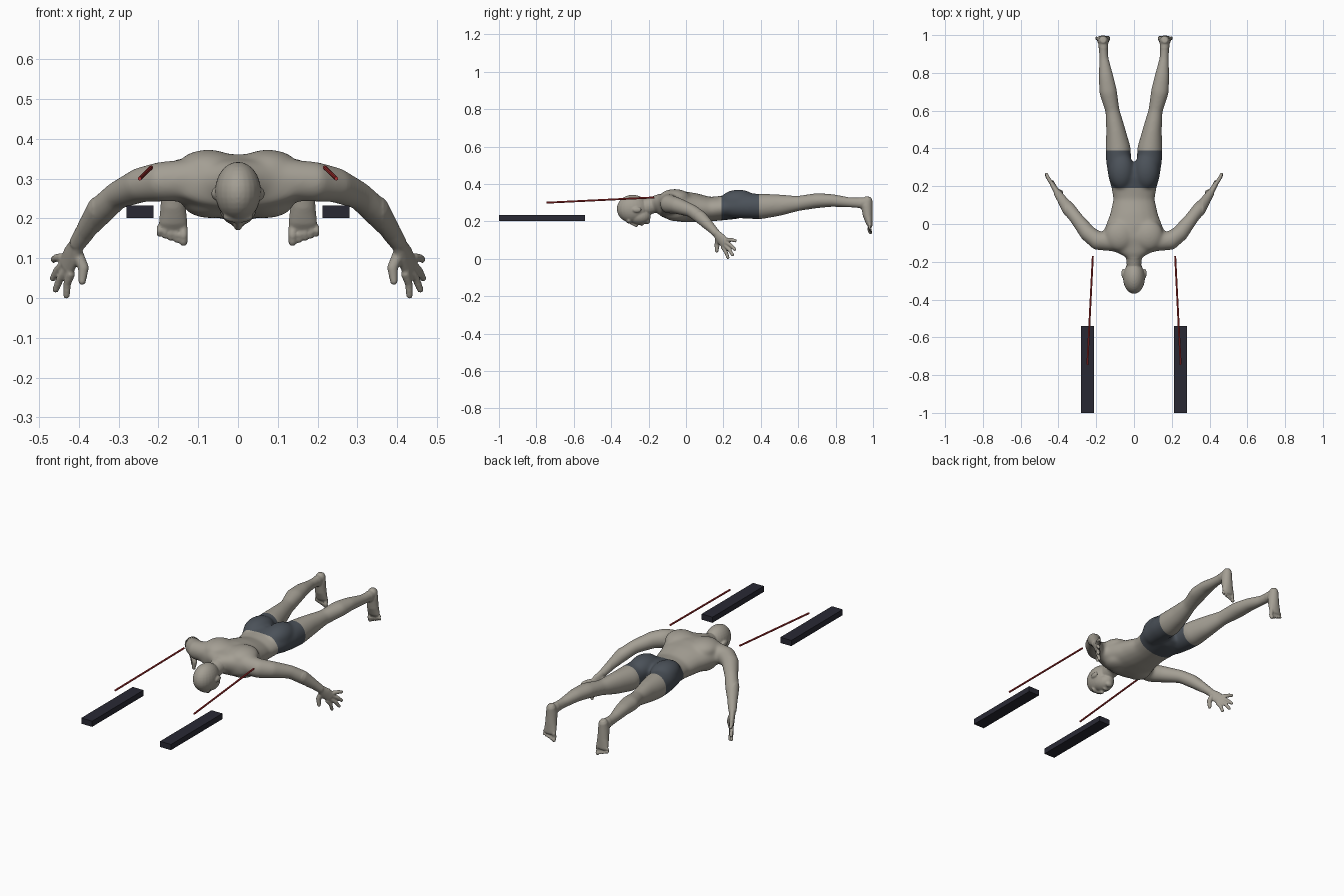
import bpy, bmesh, math
from mathutils import Vector, Matrix

cube = bpy.data.objects.get("Cube")
if cube:
    bpy.data.objects.remove(cube, do_unlink=True)


def material(name, rgb):
    m = bpy.data.materials.new(name)
    m.use_nodes = True
    m.diffuse_color = (*rgb, 1)
    m.node_tree.nodes["Principled BSDF"].inputs["Base Color"].default_value = (*rgb, 1)
    return m


skin = material("skin", (0.37, 0.345, 0.295))
cloth = material("shorts_grey", (0.07, 0.083, 0.1))
dark = material("dark_bar", (0.022, 0.022, 0.034))
red = material("red_rod", (0.48, 0.035, 0.035))

X, Z = Vector((1, 0, 0)), Vector((0, 0, 1))
SIDES = 20


def loft(bm, stations, ref=X, sign=1):
    """Elliptic tube through (x, y, z, radius along ref, other radius), with domed ends."""
    pts = [(Vector(s[:3]), s[3], s[-1]) for s in stations]
    for i, j in ((0, 1), (-1, -2)):
        p, a, b = pts[i]
        out = (p - pts[j][0]).normalized()
        tip = (p + out * min(a, b) * 0.6, a * 0.6, b * 0.6)
        pts.insert(0 if i == 0 else len(pts), tip)
    rings = []
    for i, (p, a, b) in enumerate(pts):
        t = (pts[min(i + 1, len(pts) - 1)][0] - pts[max(i - 1, 0)][0]).normalized()
        u = (ref - t * ref.dot(t)).normalized()
        v = t.cross(u)
        ring = []
        for k in range(SIDES):
            w = math.tau * k / SIDES
            q = p + u * a * math.cos(w) + v * b * math.sin(w)
            ring.append(bm.verts.new((q.x * sign, q.y, q.z)))
        rings.append(ring)
    faces = [bm.faces.new(rings[0]), bm.faces.new(rings[-1])]
    for r, s in zip(rings, rings[1:]):
        for k in range(SIDES):
            n = (k + 1) % SIDES
            faces.append(bm.faces.new((r[k], r[n], s[n], s[k])))
    bmesh.ops.recalc_face_normals(bm, faces=faces)


def ball(bm, centre, radii):
    m = Matrix.Translation(centre) @ Matrix.Diagonal((*radii, 1))
    bmesh.ops.create_uvsphere(bm, u_segments=24, v_segments=16, radius=1, matrix=m)


def pair(bm, centre, radii):
    x, y, z = centre
    for s in (1, -1):
        ball(bm, (s * x, y, z), radii)


body = bmesh.new()

# Neck and torso: y, half width, top, bottom
torso = [(-0.22, 0.038, 0.32, 0.23), (-0.175, 0.043, 0.333, 0.243),
         (-0.152, 0.09, 0.345, 0.245), (-0.13, 0.165, 0.351, 0.228),
         (-0.08, 0.182, 0.362, 0.207), (-0.02, 0.155, 0.362, 0.196),
         (0.05, 0.128, 0.351, 0.194), (0.13, 0.11, 0.331, 0.199),
         (0.19, 0.12, 0.337, 0.205), (0.25, 0.137, 0.346, 0.211),
         (0.29, 0.138, 0.34, 0.216)]
loft(body, [(0, y, (t + b) / 2, w, (t - b) / 2) for y, w, t, b in torso])
pair(body, (0.075, -0.06, 0.325), (0.08, 0.085, 0.048))    # shoulder blades
pair(body, (0.065, -0.05, 0.237), (0.075, 0.07, 0.037))    # chest
pair(body, (0.066, 0.28, 0.308), (0.069, 0.1, 0.062))      # buttocks

# Head, face down
ball(body, (0, -0.285, 0.267), (0.058, 0.085, 0.075))
ball(body, (0, -0.25, 0.227), (0.047, 0.062, 0.045))
ball(body, (0, -0.208, 0.202), (0.022, 0.017, 0.017))      # chin
ball(body, (0, -0.236, 0.186), (0.018, 0.009, 0.01))       # mouth
ball(body, (0, -0.305, 0.204), (0.038, 0.016, 0.015))      # brow
loft(body, [(0, -0.297, 0.192, 0.007), (0, -0.264, 0.179, 0.011)])
pair(body, (0.058, -0.262, 0.262), (0.009, 0.025, 0.015))  # ears

# Limbs on both sides
leg = [(0.075, 0.24, 0.28, 0.058, 0.06), (0.081, 0.33, 0.281, 0.067, 0.068),
       (0.084, 0.4, 0.28, 0.067, 0.069), (0.097, 0.5, 0.287, 0.051, 0.058),
       (0.114, 0.6, 0.296, 0.038, 0.041), (0.137, 0.7, 0.311, 0.048, 0.041),
       (0.148, 0.78, 0.312, 0.04, 0.035), (0.16, 0.88, 0.301, 0.025, 0.028),
       (0.163, 0.955, 0.298, 0.025, 0.03)]
foot = [(0.163, 0.972, 0.318, 0.024, 0.025), (0.163, 0.966, 0.285, 0.029, 0.031),
        (0.163, 0.972, 0.23, 0.032, 0.026), (0.163, 0.98, 0.19, 0.036, 0.018),
        (0.162, 0.985, 0.176, 0.035, 0.013)]
arm = [(0.11, -0.092, 0.298, 0.053), (0.195, -0.088, 0.292, 0.051),
       (0.245, -0.048, 0.284, 0.045), (0.305, 0.03, 0.257, 0.036),
       (0.345, 0.08, 0.22, 0.037), (0.385, 0.135, 0.165, 0.025),
       (0.405, 0.163, 0.135, 0.021)]
palm = [(0.402, 0.158, 0.14, 0.02, 0.017), (0.418, 0.186, 0.108, 0.03, 0.015),
        (0.431, 0.21, 0.08, 0.03, 0.013)]
spread = Vector((0.035, 0.04, 0.095)).normalized()
first, last = Vector((0.42, 0.197, 0.062)), Vector((0.441, 0.222, 0.102))
tips = [(0.431, 0.225, 0.004), (0.459, 0.25, 0.019),
        (0.466, 0.263, 0.048), (0.464, 0.266, 0.096)]
thumb = [(0.403, 0.172, 0.11, 0.015), (0.388, 0.166, 0.075, 0.014),
         (0.392, 0.164, 0.038, 0.009)]

for s in (1, -1):
    loft(body, leg, X, s)
    loft(body, foot, X, s)
    loft(body, arm, Z, s)
    loft(body, palm, spread, s)
    loft(body, thumb, X, s)
    for i, tip in enumerate(tips):
        root = first.lerp(last, i / 3)
        mid = root.lerp(Vector(tip), 0.5) + Vector((0.004, 0.003, 0.002))
        loft(body, [(*root, 0.0115), (*mid, 0.01), (*tip, 0.0085)], X, s)
    for i in range(5):
        x = 0.137 + 0.0145 * i + 0.003 * (i > 0)
        r = 0.0105 if i == 0 else 0.0068
        loft(body, [(x, 0.985, 0.18, r), (x, 0.979, 0.158 + 0.003 * i, r),
                    (x, 0.987, 0.138 + 0.005 * i, r)], X, s)

mesh = bpy.data.meshes.new("swimmer_body")
body.to_mesh(mesh)
body.free()
mesh.materials.append(skin)
mesh.materials.append(cloth)
man = bpy.data.objects.new("swimmer_body", mesh)
bpy.context.collection.objects.link(man)
bpy.context.view_layer.objects.active = man
man.select_set(True)

# Fuse the parts into one soft surface
fuse = man.modifiers.new("fuse", 'REMESH')
fuse.mode = 'VOXEL'
fuse.voxel_size = 0.004
soften = man.modifiers.new("soften", 'SMOOTH')
soften.factor = 0.5
soften.iterations = 5
for name in ("fuse", "soften"):
    bpy.ops.object.modifier_apply(modifier=name)

bm = bmesh.new()
bm.from_mesh(man.data)

# Blend the muscles further, leaving head, hands and feet crisp
broad = [v for v in bm.verts if -0.18 < v.co.y < 0.93 and abs(v.co.x) < 0.365]
for _ in range(40):
    bmesh.ops.smooth_vert(bm, verts=broad, factor=0.5,
                          use_axis_x=True, use_axis_y=True, use_axis_z=True)

# Shorts: cut the hems and colour the band between them, not the hands beside it
HEMS = (0.19, 0.39)
for y in HEMS:
    bmesh.ops.bisect_plane(bm, geom=bm.verts[:] + bm.edges[:] + bm.faces[:],
                           plane_co=(0, y, 0), plane_no=(0, 1, 0))
for f in bm.faces:
    f.smooth = True
    c = f.calc_center_median()
    f.material_index = int(HEMS[0] < c.y < HEMS[1] and abs(c.x) < 0.2)
bm.to_mesh(man.data)
bm.free()

# Bars and thin rods in front of each shoulder
for side, s in (("left", 1), ("right", -1)):
    bpy.ops.mesh.primitive_cube_add(size=1, location=(s * 0.2465, -0.77, 0.217))
    bar = bpy.context.object
    bar.name = side + "_bar"
    bar.scale = (0.068, 0.46, 0.032)
    bar.data.materials.append(dark)

    a, b = Vector((s * 0.218, -0.17, 0.328)), Vector((s * 0.247, -0.745, 0.3))
    bpy.ops.mesh.primitive_cylinder_add(vertices=8, radius=0.005, depth=(b - a).length,
                                        location=(a + b) / 2)
    rod = bpy.context.object
    rod.name = side + "_rod"
    rod.rotation_euler = (b - a).to_track_quat('Z', 'Y').to_euler()
    rod.data.materials.append(red)
